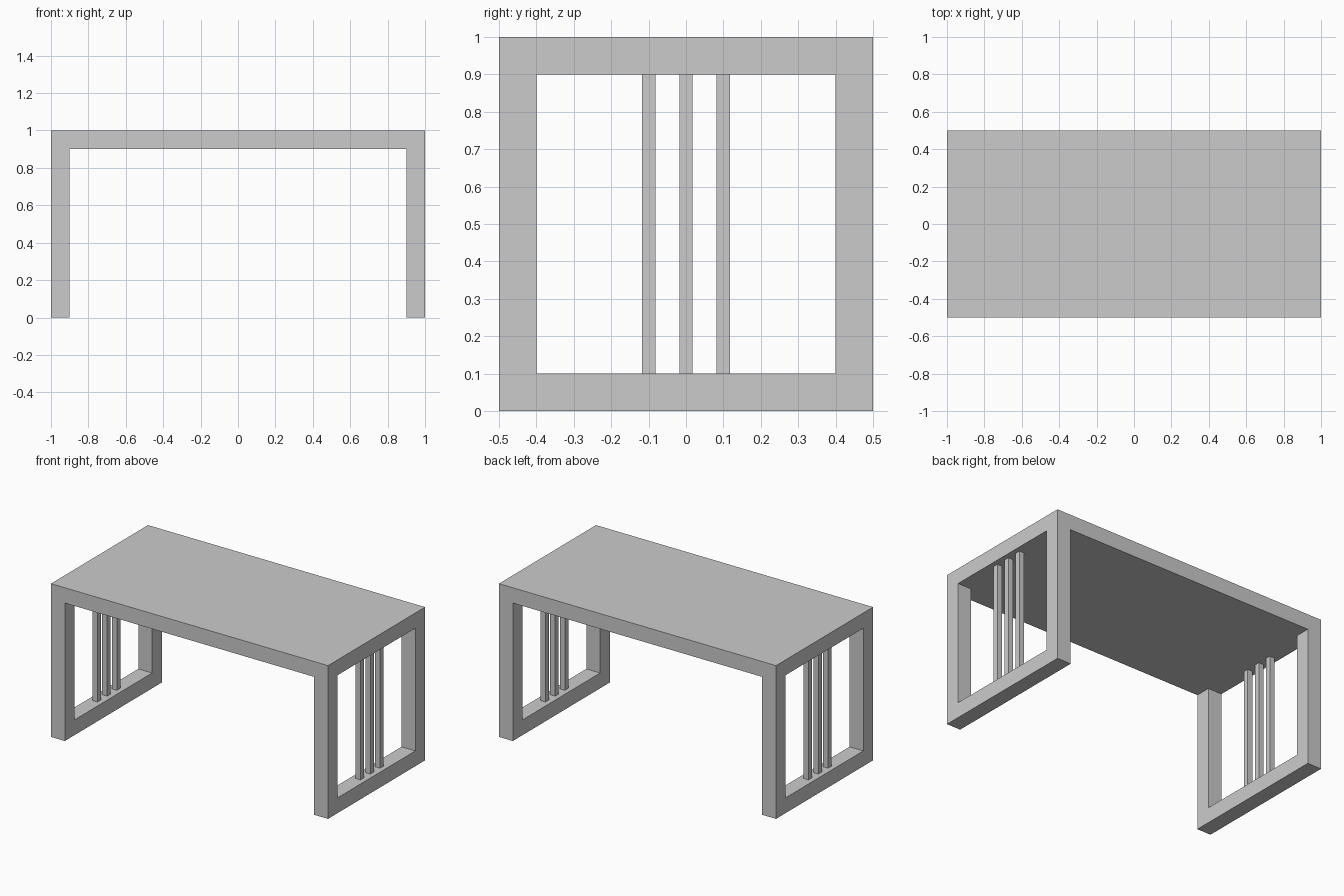
import bpy

if "Cube" in bpy.data.objects:
    bpy.data.objects.remove(bpy.data.objects["Cube"])


def box(name, center, size):
    bpy.ops.mesh.primitive_cube_add(size=1, location=center)
    obj = bpy.context.object
    obj.name = name
    obj.scale = size
    bpy.ops.object.transform_apply(location=False, rotation=False, scale=True)
    return obj


def cut(obj, center, size):
    cutter = box("cutter", center, size)
    mod = obj.modifiers.new("cut", "BOOLEAN")
    mod.operation = "DIFFERENCE"
    mod.solver = "EXACT"
    mod.object = cutter
    bpy.context.view_layer.objects.active = obj
    bpy.ops.object.modifier_apply(modifier=mod.name)
    bpy.data.objects.remove(cutter, do_unlink=True)


# Seamless top and end frames: a block with the knee space and end windows cut out
frame = box("table_frame", (0, 0, 0.5), (2, 1, 1))
cut(frame, (0, 0, 0.4), (1.8, 1.4, 1.0))
cut(frame, (0, 0, 0.5), (2.4, 0.8, 0.8))

# Three thin slats in each end window
for side, x in (("left", -0.95), ("right", 0.95)):
    for i in range(3):
        box(f"{side}_slat_{i + 1}", (x, (i - 1) * 0.1, 0.5), (0.036, 0.036, 0.8))
